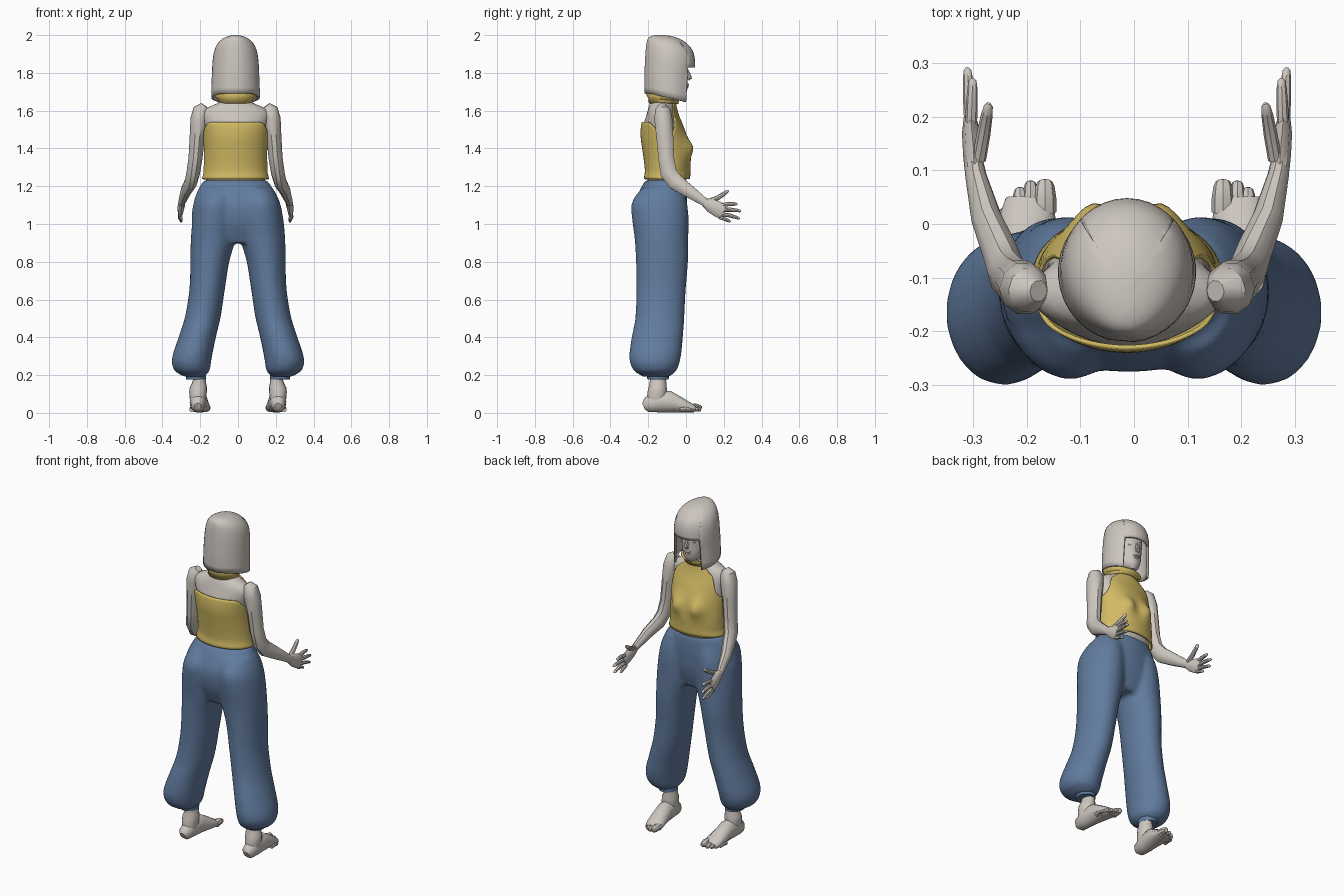
import bpy, bmesh, math
from mathutils import Vector

cube = bpy.data.objects.get("Cube")
if cube:
    bpy.data.objects.remove(cube, do_unlink=True)


def material(name, rgb):
    m = bpy.data.materials.new(name)
    m.use_nodes = True
    m.diffuse_color = (*rgb, 1)
    m.node_tree.nodes["Principled BSDF"].inputs["Base Color"].default_value = (*rgb, 1)
    return m


GREY = material("warm grey", (0.61, 0.565, 0.52))
YELLOW = material("mustard yellow", (0.64, 0.49, 0.125))
BLUE = material("denim blue", (0.12, 0.20, 0.345))
CX = -0.013          # the upper body leans slightly to one side
TAU = 2 * math.pi
parts = []


def finish(name, bm, mat):
    bmesh.ops.recalc_face_normals(bm, faces=bm.faces)
    me = bpy.data.meshes.new(name)
    bm.to_mesh(me)
    bm.free()
    me.materials.append(mat)
    ob = bpy.data.objects.new(name, me)
    bpy.context.collection.objects.link(ob)
    parts.append(ob)
    return ob


def loft(bm, rings, cap_start=True, cap_end=True):
    """Bridge closed rings of points, optionally capping the ends."""
    rows = [[bm.verts.new(p) for p in r] for r in rings]
    n = len(rows[0])
    for a, b in zip(rows, rows[1:]):
        for i in range(n):
            bm.faces.new((a[i], a[(i + 1) % n], b[(i + 1) % n], b[i]))
    if cap_start:
        bm.faces.new(rows[0][::-1])
    if cap_end:
        bm.faces.new(rows[-1])


def at(table, t):
    """Smoothly interpolate table rows keyed by an ascending first column."""
    t = min(max(t, table[0][0]), table[-1][0])
    k = max(i for i in range(len(table) - 1) if table[i][0] <= t)
    p, q = table[k], table[k + 1]
    o, r = table[max(k - 1, 0)], table[min(k + 2, len(table) - 1)]
    h = q[0] - p[0]
    u = (t - p[0]) / h
    out = []
    for c in range(1, len(p)):
        m0 = (q[c] - o[c]) / (q[0] - o[0]) * h
        m1 = (r[c] - p[c]) / (r[0] - p[0]) * h
        out.append((2*u**3 - 3*u*u + 1) * p[c] + (u**3 - 2*u*u + u) * m0
                   + (3*u*u - 2*u**3) * q[c] + (u**3 - u*u) * m1)
    return out


def upright(bm, table, side=1, rows=20, n=28):
    """Loft of level ellipses; table rows are z, cx, cy, rx, ry."""
    rings = []
    for j in range(rows + 1):
        z = table[0][0] + (table[-1][0] - table[0][0]) * j / rows
        cx, cy, rx, ry = at(table, z)
        rings.append([(side * (cx + rx * math.cos(TAU*i/n)), cy + ry * math.sin(TAU*i/n), z)
                      for i in range(n)])
    loft(bm, rings)


def tube(bm, pts, side=1, shift=0.0, n=8):
    """Tube along points x, y, z, sideways radius, other radius."""
    ps = [Vector(p[:3]) for p in pts]
    rings = []
    for i, p in enumerate(ps):
        t = (ps[min(i + 1, len(ps) - 1)] - ps[max(i - 1, 0)]).normalized()
        u = Vector((1, 0, 0))
        u = (u - t * u.dot(t)).normalized()
        v = t.cross(u)
        ring = [p + u * pts[i][3] * math.cos(TAU*k/n) + v * pts[i][4] * math.sin(TAU*k/n)
                for k in range(n)]
        rings.append([(side * q.x + shift, q.y, q.z) for q in ring])
    loft(bm, rings)


def finger(bm, a, b, r, side, shift=0.0, bend=0.0):
    """Short tapered digit with a rounded tip."""
    a, b = Vector(a), Vector(b)
    stops = ((0, 1), (0.45, 1), (0.8, 0.85), (0.95, 0.65), (1, 0.25))
    tube(bm, [(*(a.lerp(b, t) + Vector((0, 0, bend * math.sin(math.pi * t)))), r * k, r * k)
              for t, k in stops], side, shift)


def ball(name, loc, size, mat):
    bm = bmesh.new()
    bmesh.ops.create_uvsphere(bm, u_segments=16, v_segments=10, radius=1)
    for v in bm.verts:
        v.co = Vector(loc) + Vector([c * s for c, s in zip(v.co, size)])
    return finish(name, bm, mat)


# Torso and neck: z, cy, rx, ry
TORSO = [(1.17, -.11, .155, .095), (1.25, -.10, .157, .103), (1.32, -.098, .155, .11),
         (1.40, -.107, .155, .112), (1.46, -.117, .158, .110), (1.52, -.126, .165, .099),
         (1.575, -.13, .178, .080), (1.61, -.13, .16, .070), (1.635, -.128, .105, .064),
         (1.66, -.122, .062, .058), (1.72, -.105, .054, .054), (1.78, -.095, .054, .054)]


def torso_point(z, a, off=0.0):
    cy, rx, ry = at(TORSO, z)
    x, y = (rx + off) * math.cos(a), cy + (ry + off) * math.sin(a)
    bust = math.exp(-((abs(x) - .07) / .042) ** 2 - ((z - 1.405) / .05) ** 2)
    return (x + CX, y + .034 * bust * max(0, math.sin(a)), z)


bm = bmesh.new()
loft(bm, [[torso_point(1.17 + .61 * j / 34, TAU * i / 40) for i in range(40)] for j in range(35)])
finish("torso", bm, GREY)

# Halter top: its upper edge depends on the angle away from the chest
EDGE = [(0, 1.66), (30, 1.655), (38, 1.60), (50, 1.53), (66, 1.48), (85, 1.465),
        (108, 1.50), (128, 1.535), (150, 1.54), (180, 1.54)]
bm = bmesh.new()
rings = []
for j in range(23):
    ring = []
    for i in range(64):
        a = TAU * i / 64
        away = abs((math.degrees(a) - 90 + 180) % 360 - 180)
        z = 1.238 + (at(EDGE, away)[0] - 1.238) * j / 22
        ring.append(torso_point(z, a, .013 + .008 * max(0, 1 - j / 3)))
    rings.append(ring)
loft(bm, rings, False, False)
top = finish("halter_top", bm, YELLOW)
mod = top.modifiers.new("cloth", 'SOLIDIFY')
mod.thickness = .008

# Flared collar, higher at the nape
bm = bmesh.new()
loft(bm, [[(CX + rx * math.cos(TAU*i/32), -.118 + ry * math.sin(TAU*i/32),
            z - lift * math.sin(TAU*i/32)) for i in range(32)]
          for z, rx, ry, lift in ((1.638, .082, .070, .0), (1.662, .084, .074, .006),
                                  (1.682, .108, .088, .012))], False, False)
collar = finish("collar", bm, YELLOW)
collar.modifiers.new("cloth", 'SOLIDIFY').thickness = .008

# Head and face
HEAD = [(1.668, CX, -.035, .016, .02), (1.682, CX, -.05, .042, .048), (1.72, CX, -.07, .064, .078),
        (1.78, CX, -.085, .078, .094), (1.85, CX, -.09, .085, .10), (1.92, CX, -.095, .08, .09)]
bm = bmesh.new()
upright(bm, HEAD, rows=16, n=32)
finish("head", bm, GREY)
bm = bmesh.new()
tube(bm, [(CX, .002, 1.825, .007, .006), (CX, .012, 1.795, .009, .01),
          (CX, .02, 1.773, .014, .012), (CX, .012, 1.762, .011, .006)])
finish("nose", bm, GREY)
ball("upper_lip", (CX, .006, 1.738, ), (.022, .011, .006), GREY)
ball("lower_lip", (CX, .003, 1.727), (.018, .011, .007), GREY)
for side, word in ((1, "left"), (-1, "right")):
    ball(word + "_eye", (CX + side * .032, -.007, 1.803), (.016, .01, .008), GREY)

# Bobbed hair with a fringe: z, cy, rx, ry
HAIR = [(1.64, -.088, .128, .128), (1.70, -.09, .129, .130), (1.78, -.089, .126, .132),
        (1.86, -.085, .122, .133), (1.92, -.09, .112, .124), (1.96, -.105, .092, .104),
        (1.985, -.122, .062, .078), (1.997, -.135, .03, .045), (2.0, -.14, .012, .02)]
angles = [0, 10, 20, 30, 38, 44, 46, 54] + list(range(64, 181, 10))
angles = angles + [-a for a in angles[-2:0:-1]]
rings = []
for j in range(19):
    ring = []
    for d in angles:
        low = 1.828 if abs(d) < 45 else 1.645 + .045 * min(1, (abs(d) - 45) / 90)
        z = 2.0 - (2.0 - low) * (j / 18) ** 1.9
        cy, rx, ry = at(HAIR, z)
        a = math.radians(d)
        ring.append((CX + rx * math.sin(a), cy + ry * math.cos(a), z))
    rings.append(ring)
bm = bmesh.new()
loft(bm, rings, True, False)
finish("bobbed_hair", bm, GREY).modifiers.new("lock", 'SOLIDIFY').thickness = .014

# Arms, hands, ankles and feet
for side, word in ((1, "left"), (-1, "right")):
    bm = bmesh.new()
    tube(bm, [(.165, -.125, 1.628, .02, .02), (.182, -.123, 1.605, .042, .042),
              (.192, -.12, 1.555, .047, .05), (.203, -.112, 1.46, .040, .047),
              (.212, -.105, 1.35, .037, .044), (.224, -.092, 1.27, .036, .046),
              (.236, -.055, 1.222, .034, .045), (.262, .01, 1.177, .029, .036),
              (.282, .09, 1.122, .020, .024), (.286, .115, 1.107, .018, .024)], side, CX, 10)
    finish(word + "_arm", bm, GREY)
    bm = bmesh.new()
    tube(bm, [(.285, .10, 1.115, .018, .024), (.287, .13, 1.098, .019, .036),
              (.291, .17, 1.078, .017, .042), (.293, .198, 1.064, .012, .040)], side, CX)
    for a, b, r, bend in (((.276, .12, 1.12), (.258, .225, 1.178), .013, -.008),
                          ((.291, .182, 1.098), (.288, .272, 1.105), .011, .004),
                          ((.293, .19, 1.075), (.298, .292, 1.068), .011, .004),
                          ((.293, .188, 1.052), (.298, .285, 1.028), .0105, .004),
                          ((.291, .175, 1.036), (.288, .236, 1.012), .010, .002)):
        finger(bm, a, b, r, side, CX, bend)
    finish(word + "_hand", bm, GREY)
    bm = bmesh.new()
    tube(bm, [(.213, -.225, .035, .018, .018), (.213, -.208, .042, .036, .040),
              (.212, -.15, .058, .044, .057), (.208, -.09, .060, .047, .059),
              (.203, -.03, .042, .051, .041), (.198, .015, .029, .052, .028),
              (.195, .045, .02, .044, .018)], side, n=14)
    for x, y, r in ((.166, .082, .021), (.193, .08, .015), (.213, .068, .0145),
                    (.231, .05, .014), (.245, .028, .013)):
        finger(bm, (x, y - .06, r + .004), (x, y, r), r, side, 0, .006)
    finish(word + "_foot", bm, GREY)
    bm = bmesh.new()
    upright(bm, [(.05, .212, -.155, .04, .052), (.10, .212, -.153, .046, .052),
                 (.135, .21, -.15, .046, .048), (.17, .205, -.148, .034, .043),
                 (.26, .208, -.15, .036, .045)], side, 10, 16)
    finish(word + "_ankle", bm, GREY)
    bm = bmesh.new()
    upright(bm, [(.178, .222, -.148, .052, .056), (.215, .225, -.15, .056, .062)], side, 2, 20)
    finish(word + "_trouser_cuff", bm, BLUE)

# Baggy trousers: hips and both legs fused into one smooth cloth
LEG = [(.192, .232, -.158, .055, .072), (.215, .242, -.163, .09, .108), (.28, .246, -.165, .105, .135),
       (.40, .216, -.152, .099, .136), (.50, .188, -.139, .095, .13), (.65, .164, -.132, .094, .131),
       (.80, .149, -.127, .103, .138), (.92, .132, -.130, .118, .142), (1.04, .122, -.137, .116, .150),
       (1.12, .115, -.14, .105, .145), (1.19, .10, -.125, .085, .11)]
HIPS = [(.90, -.006, -.13, .17, .10), (1.0, -.008, -.135, .235, .132), (1.1, -.01, -.135, .228, .140),
        (1.17, -.012, -.122, .205, .127), (1.215, CX, -.112, .18, .113), (1.232, CX, -.11, .168, .105)]
bm = bmesh.new()
upright(bm, HIPS, 1, 14, 40)
for side in (1, -1):
    upright(bm, LEG, side, 36, 32)
trousers = finish("baggy_trousers", bm, BLUE)
remesh = trousers.modifiers.new("fuse", 'REMESH')
remesh.mode = 'VOXEL'
remesh.voxel_size = .012
remesh.use_smooth_shade = True
smooth = trousers.modifiers.new("soften", 'SMOOTH')
smooth.iterations = 6

# Shading
bpy.ops.object.select_all(action='DESELECT')
for ob in parts:
    ob.select_set(True)
bpy.context.view_layer.objects.active = parts[0]
bpy.ops.object.shade_smooth_by_angle(angle=math.radians(38))
